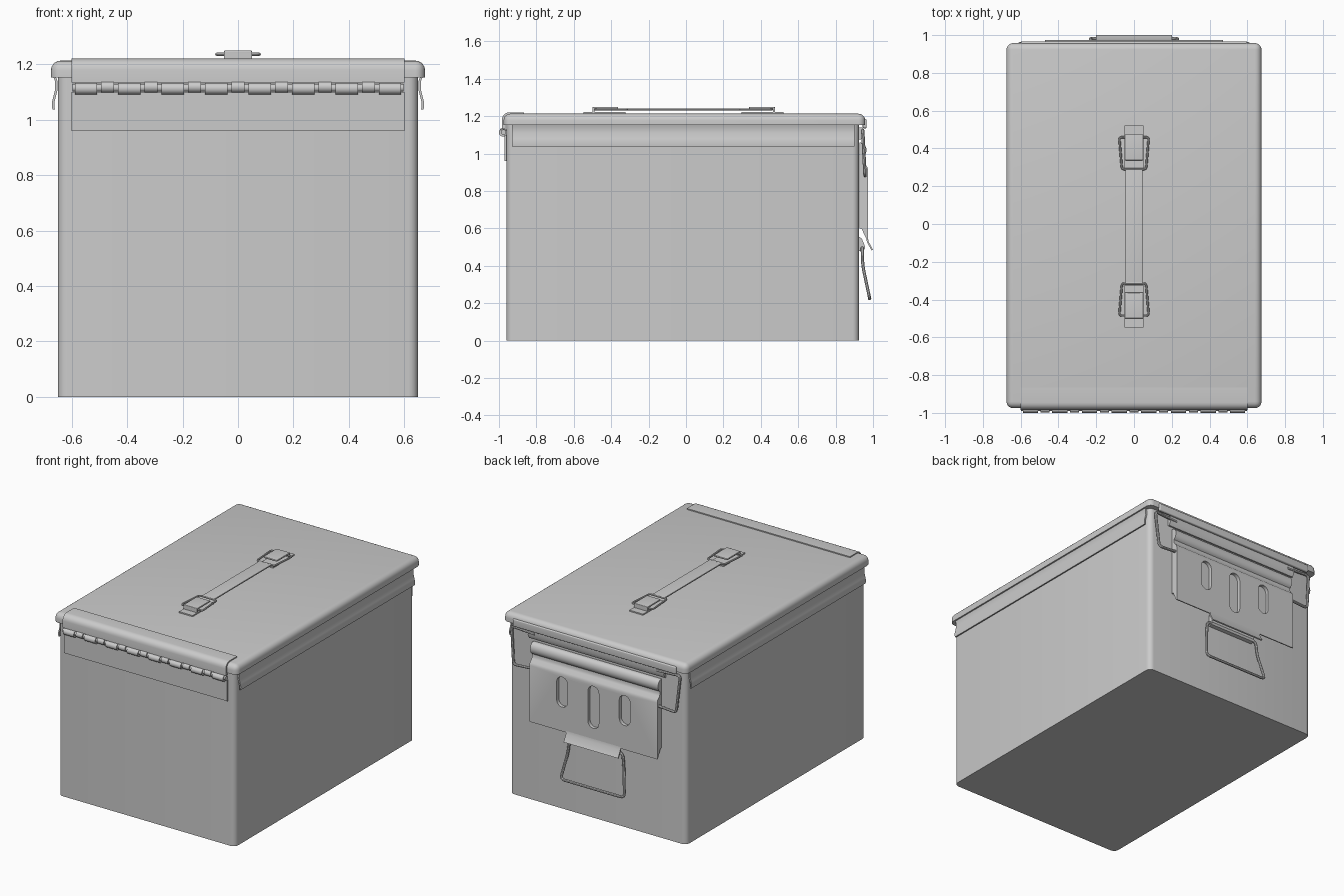
import bpy, bmesh, math
from mathutils import Vector

if "Cube" in bpy.data.objects:
    bpy.data.objects.remove(bpy.data.objects["Cube"])


def finish(name, bm, smooth=True):
    bmesh.ops.recalc_face_normals(bm, faces=bm.faces)
    me = bpy.data.meshes.new(name)
    bm.to_mesh(me)
    bm.free()
    ob = bpy.data.objects.new(name, me)
    bpy.context.collection.objects.link(ob)
    if smooth:
        smooth_ob(ob)
    return ob


def smooth_ob(ob):
    bpy.ops.object.select_all(action='DESELECT')
    ob.select_set(True)
    bpy.context.view_layer.objects.active = ob
    bpy.ops.object.shade_smooth_by_angle(angle=math.radians(35))


def box(name, x, y, z, r=0, pick=None):
    """Box from ranges; edges accepted by pick() are rounded by r."""
    bm = bmesh.new()
    bmesh.ops.create_cube(bm, size=1)
    for v in bm.verts:
        v.co = [a[0] + (c + .5) * (a[1] - a[0]) for a, c in zip((x, y, z), v.co)]
    if r:
        edges = [e for e in bm.edges if pick is None or pick(e.verts[0].co, e.verts[1].co)]
        bmesh.ops.bevel(bm, geom=edges, offset=r, segments=5, profile=.5, affect='EDGES')
    return finish(name, bm)


def prism(name, pts, a, b, axis='x'):
    """Extrude a closed profile: (y,z) along x, or (x,z) along y."""
    bm = bmesh.new()
    place = (lambda p, t: (t, p[0], p[1])) if axis == 'x' else (lambda p, t: (p[0], t, p[1]))
    lo = [bm.verts.new(place(p, a)) for p in pts]
    hi = [bm.verts.new(place(p, b)) for p in pts]
    bm.faces.new(lo)
    bm.faces.new(hi[::-1])
    for i in range(len(pts)):
        j = (i + 1) % len(pts)
        bm.faces.new((lo[i], lo[j], hi[j], hi[i]))
    return finish(name, bm)


def circle(y, z, r, n=20):
    return [(y + r * math.cos(2 * math.pi * i / n), z + r * math.sin(2 * math.pi * i / n)) for i in range(n)]


def wire(name, pts, r, fillet=.03, cyclic=False):
    """Round bent wire through pts with filleted corners."""
    pts = [Vector(p) for p in pts]
    path, n = [], len(pts)
    for i, p in enumerate(pts):
        if not cyclic and i in (0, n - 1):
            path.append(p)
            continue
        a = p + (pts[i - 1] - p).normalized() * fillet
        b = p + (pts[(i + 1) % n] - p).normalized() * fillet
        for k in range(5):
            t = k / 4
            path.append(a * (1 - t) ** 2 + p * 2 * t * (1 - t) + b * t * t)
    cu = bpy.data.curves.new(name, 'CURVE')
    cu.dimensions = '3D'
    cu.bevel_depth, cu.bevel_resolution, cu.use_fill_caps = r, 2, True
    sp = cu.splines.new('POLY')
    sp.points.add(len(path) - 1)
    for q, p in zip(sp.points, path):
        q.co = (*p, 1)
    sp.use_cyclic_u = cyclic
    ob = bpy.data.objects.new(name, cu)
    bpy.context.collection.objects.link(ob)
    bpy.ops.object.select_all(action='DESELECT')
    ob.select_set(True)
    bpy.context.view_layer.objects.active = ob
    bpy.ops.object.convert(target='MESH')
    smooth_ob(bpy.context.object)


# Body and lid
box('body', (-.65, .65), (-.96, .925), (0, 1.17), .035,
    lambda a, b: abs(a.z - b.z) > .5)
box('lid', (-.675, .675), (-.975, .958), (1.152, 1.213), .035,
    lambda a, b: abs(a.z - b.z) > .01 or min(a.z, b.z) > 1.2)

# Lid side skirts, flared at the bottom
for s, side in ((-1, 'left'), (1, 'right')):
    outer = [(.668, 1.16), (.661, 1.14), (.66, 1.11), (.667, 1.08), (.672, 1.06), (.67, 1.037)]
    prof = outer + [(x - .009, z) for x, z in outer[::-1]]
    prism('lid_skirt_' + side, [(s * x, z) for x, z in prof], -.93, .90, 'y')

# Front hinge: wrapped upper leaf, lower leaf, pin and knuckles
arc = [(-.945 - .04 * math.sin(t * math.pi / 10), 1.18 + .04 * math.cos(t * math.pi / 10)) for t in range(6)]
prism('hinge_upper_leaf', [(-.865, 1.22)] + arc + [(-.985, 1.135), (-.965, 1.135), (-.965, 1.2), (-.865, 1.2)], -.6, .6)
box('hinge_lower_leaf', (-.6, .6), (-.97, -.955), (.96, 1.10))
prism('hinge_pin', circle(-.976, 1.115, .014), -.598, .598)
centres = [.157 * i for i in range(-3, 4)]
edges = [-.6] + [c + d for c in centres for d in (-.026, .026)] + [.6]
for i in range(0, len(edges), 2):
    prism('hinge_lower_knuckle', circle(-.979, 1.112, .021), edges[i] + .012, edges[i + 1] - .012)
for c in centres:
    prism('hinge_upper_knuckle', circle(-.978, 1.118, .02), c - .024, c + .024)
    box('hinge_knuckle_tab', (c - .024, c + .024), (-.985, -.965), (1.115, 1.14))

# Carry handle: strap, two wire links and folded clips
mid = -.0125
box('handle_strap', (-.045, .045), (mid - .305, mid + .305), (1.231, 1.24), .003)
for s in (-1, 1):
    Y = lambda d: mid + s * d
    span = lambda a, b: tuple(sorted((Y(a), Y(b))))
    wire('handle_link', [(-.078, Y(.472), 1.236), (.078, Y(.472), 1.236),
                         (.064, Y(.302), 1.236), (-.064, Y(.302), 1.236)], .006, .015, True)
    box('handle_clip_top', (-.05, .05), span(.35, .4875), (1.239, 1.25), .004)
    box('handle_clip_riser', (-.05, .05), span(.478, .4875), (1.213, 1.245))
    box('handle_clip_foot', (-.05, .05), span(.31, .535), (1.208, 1.221))

# Back lip on the lid and catch strip on the body
box('lid_back_lip', (-.6, .6), (.945, .966), (1.135, 1.185), .007)
prism('catch_strip', [(.92, 1.14), (.945, 1.14), (.948, 1.10), (.935, 1.075), (.92, 1.075)], -.5, .5)

# Latch: rolled top bar, pinched neck and broad plate in one profile
roll = [(.935 + .03 * math.cos(t), 1.018 + .04 * math.sin(t)) for t in [math.pi * (.5 - i / 10) for i in range(10)]]
latch = prism('latch_plate', [(.927, 1.058)] + roll + [(.945, .965), (.95, .95), (.968, .932), (.973, .915),
              (.973, .54), (.966, .54), (.938, .60), (.927, .60)], -.47, .47)
for i, (x, lo) in enumerate(((-.23, .70), (0, .62), (.23, .70))):
    hi, r = .90, .04
    pts = [(x + r * math.cos(a), hi - r + r * math.sin(a)) for a in [math.pi * k / 10 for k in range(11)]]
    pts += [(x - r * math.cos(a), lo + r - r * math.sin(a)) for a in [math.pi * k / 10 for k in range(11)]]
    cut = prism('slot_cutter', pts, .95, 1.05, 'y')
    cut.hide_render = True
    cut.hide_viewport = False
    m = latch.modifiers.new('slot', 'BOOLEAN')
    m.operation, m.solver, m.object = 'DIFFERENCE', 'EXACT', cut
bpy.context.view_layer.objects.active = latch
for m in list(latch.modifiers):
    bpy.ops.object.modifier_apply(modifier=m.name)
for ob in [o for o in bpy.data.objects if o.name.startswith('slot_cutter')]:
    bpy.data.objects.remove(ob)
smooth_ob(latch)
prism('latch_pull_tab', [(.964, .55), (.973, .55), (.976, .53), (1.0, .485), (.992, .482), (.967, .528)], -.2, .2)

# Wire bails linking latch to lid
for s in (-1, 1):
    wire('latch_bail', [(s * .45, .945, 1.115), (s * .62, .945, 1.125), (s * .598, .957, .88), (s * .45, .957, .89)], .009, .025)

# Lower carry ring and its bracket
wire('carry_ring', [(-.195, .942, .495), (.195, .942, .495), (.205, .945, .40),
                    (.235, .982, .225), (-.235, .982, .225), (-.205, .945, .40)], .009, .03, True)
prism('ring_bracket', [(.92, .56), (.94, .545), (.955, .51), (.957, .495), (.95, .482), (.935, .478), (.92, .478)], -.17, .17)
